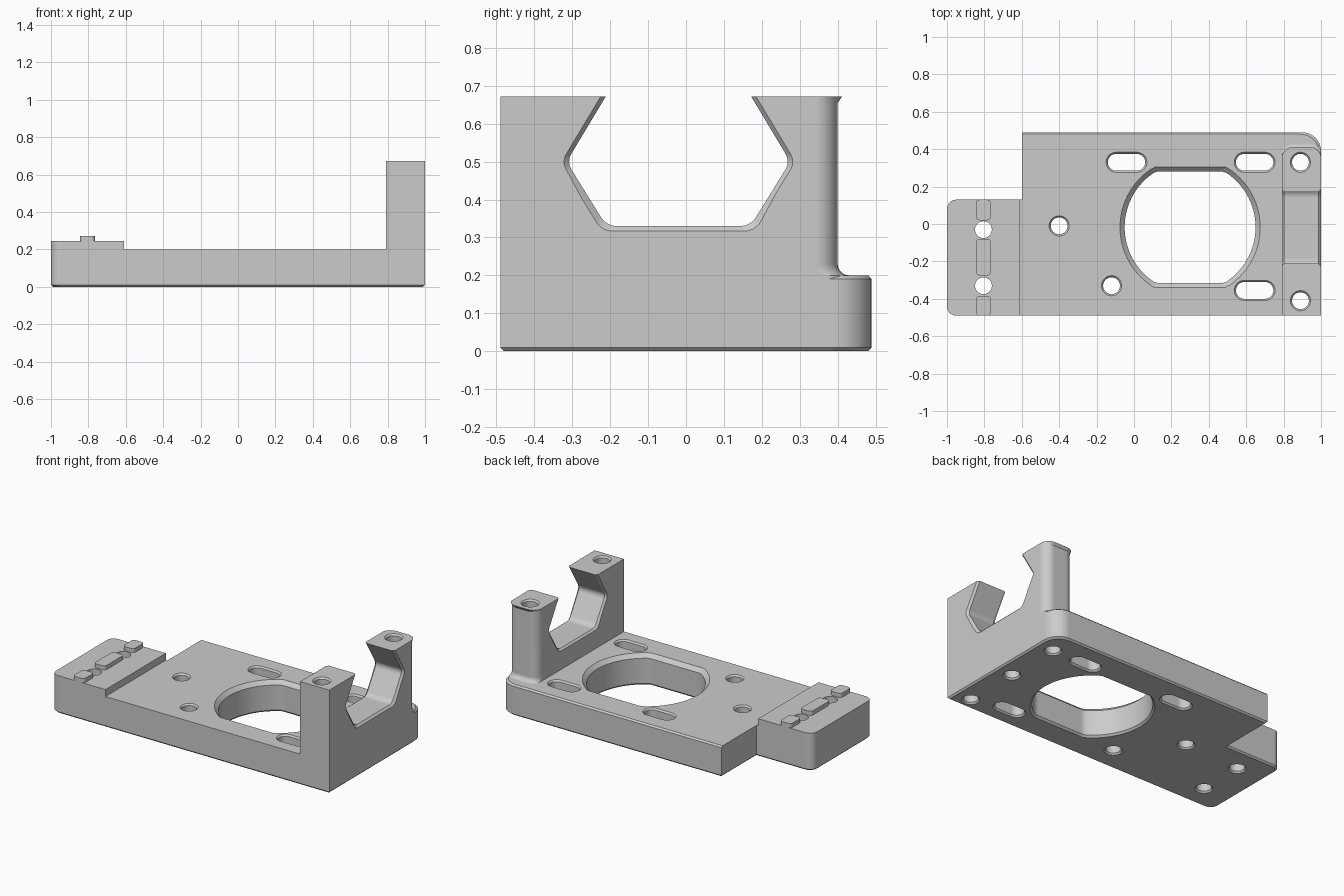
import bpy, bmesh, math
from mathutils import Vector

cube = bpy.data.objects.get("Cube")
if cube:
    bpy.data.objects.remove(cube, do_unlink=True)

grey = bpy.data.materials.new("machined grey")
grey.use_nodes = True
grey.diffuse_color = (0.6, 0.6, 0.6, 1)
grey.node_tree.nodes["Principled BSDF"].inputs["Base Color"].default_value = (0.6, 0.6, 0.6, 1)


def rounded(corners, steps=8):
    """Outline from (u, v, radius) corners, each filleted by its radius."""
    out = []
    for i, (u, v, r) in enumerate(corners):
        p = Vector((u, v))
        if r == 0:
            out.append(p)
            continue
        a = (Vector(corners[i - 1][:2]) - p).normalized()
        b = (Vector(corners[(i + 1) % len(corners)][:2]) - p).normalized()
        half = math.acos(a.dot(b)) / 2
        centre = p + (a + b).normalized() * (r / math.sin(half))
        reach = r / math.tan(half)
        start, end = p + a * reach - centre, p + b * reach - centre
        first = math.atan2(start.y, start.x)
        sweep = (math.atan2(end.y, end.x) - first + math.pi) % math.tau - math.pi
        for k in range(steps + 1):
            t = first + sweep * k / steps
            out.append(centre + Vector((math.cos(t), math.sin(t))) * r)
    return out


def slot(x, y, half, r, n=32):
    """Stadium outline along x; half = 0 gives a circle."""
    pts = []
    for side, sign in ((0, 1), (1, -1)):
        for k in range(n // 2 + 1 if half else n // 2):
            t = math.pi * (k / (n // 2) - 0.5 + side)
            pts.append(Vector((x + sign * half + r * math.cos(t), y + r * math.sin(t))))
    return pts


def loft(name, rings, axis="z"):
    """Solid through (position, outline) rings along an axis."""
    bm = bmesh.new()
    loops = []
    for t, outline in rings:
        loops.append([bm.verts.new((t, *p) if axis == "x" else (*p, t)) for p in outline])
    for low, high in zip(loops, loops[1:]):
        for i in range(len(low)):
            j = (i + 1) % len(low)
            bm.faces.new((low[i], low[j], high[j], high[i]))
    bm.faces.new(loops[0][::-1])
    bm.faces.new(loops[-1])
    bmesh.ops.recalc_face_normals(bm, faces=bm.faces)
    mesh = bpy.data.meshes.new(name)
    bm.to_mesh(mesh)
    bm.free()
    mesh.materials.append(grey)
    ob = bpy.data.objects.new(name, mesh)
    bpy.context.collection.objects.link(ob)
    return ob


def combine(target, other, operation):
    mod = target.modifiers.new(operation, "BOOLEAN")
    mod.operation, mod.object, mod.solver = operation, other, "EXACT"
    bpy.context.view_layer.objects.active = target
    bpy.ops.object.modifier_apply(modifier=mod.name)
    bpy.data.objects.remove(other, do_unlink=True)


# Stepped base plate with chamfered bottom and back edges
def plate(d, right, back):
    return rounded([(-1 + d, -0.49 + d, 0.05), (right, -0.49 + d, 0), (right, back, 0.1),
                    (-0.6 + d, back, 0), (-0.6 + d, 0.13 - d, 0), (-1 + d, 0.13 - d, 0.05)])


bracket = loft("mounting_bracket", [
    (0, plate(0.01, 0.99, 0.48)), (0.01, plate(0, 1, 0.49)),
    (0.19, plate(0, 1, 0.49)), (0.2, plate(0, 0.99, 0.48))])

# Raised end block
end = rounded([(-1, -0.49, 0.05), (-0.61, -0.49, 0), (-0.61, 0.13, 0), (-1, 0.13, 0.05)])
combine(bracket, loft("end_block", [(0.1, end), (0.245, end)]), "UNION")

# Locating keys across the end block
for y0, y1 in ((-0.49, -0.385), (-0.275, -0.08), (0.02, 0.13)):
    key = rounded([(-0.845, y0, 0.02), (-0.765, y0, 0.02), (-0.765, y1, 0.02), (-0.845, y1, 0.02)], 4)
    combine(bracket, loft("key", [(0.22, key), (0.272, key)]), "UNION")


# Upright with a rounded back, a fillet at the foot and a small lip on top
def post(d):
    return rounded([(0.79, -0.49, 0), (1, -0.49, 0), (1, 0.4 + d, 0.06), (0.79, 0.4 + d, 0.06)])


foot = [(0.23 - 0.03 * math.cos(a), post(0.03 * (1 - math.sin(a))))
        for a in (math.pi / 2 * k / 5 for k in range(6))]
combine(bracket, loft("upright", [(0.05, post(0.03))] + foot
                      + [(0.655, post(0)), (0.672, post(0.012))]), "UNION")


# Open six-sided cradle through the upright
def cradle(d):
    low, side, top = 0.33 - d, 0.295 + d, 0.7
    return rounded([(-0.02 - side + 0.105, low, 0.05), (-0.02 + side - 0.105, low, 0.05),
                    (-0.02 + side, 0.5, 0.04), (-0.02 + side - 0.12, top, 0),
                    (-0.02 - side + 0.12, top, 0), (-0.02 - side, 0.5, 0.04)])


combine(bracket, loft("cradle_cut", [(0.77, cradle(0.026)), (0.803, cradle(0)),
                                     (0.987, cradle(0)), (1.013, cradle(0.026))], "x"), "DIFFERENCE")


# Large bore with two flats
def bore(d):
    flat = 0.2975 + d
    return [Vector((p.x, max(-0.0175 - flat, min(-0.0175 + flat, p.y))))
            for p in slot(0.3, -0.0175, 0, 0.35 + d, 96)]


combine(bracket, loft("bore_cut", [(-0.012, bore(0.024)), (0.012, bore(0)),
                                   (0.175, bore(0)), (0.225, bore(0.05))]), "DIFFERENCE")

# Bolt holes and slots: x, y, half length, top height, top chamfer
holes = [
    (-0.4, -0.01, 0, 0.2, True), (-0.12, -0.33, 0, 0.2, True),
    (-0.04, 0.33, 0.055, 0.2, True), (0.645, 0.33, 0.055, 0.2, True),
    (0.645, -0.355, 0.055, 0.2, True),
    (0.89, 0.33, 0, 0.672, True), (0.89, -0.41, 0, 0.672, True),
    (0.89, -0.04, 0, 0.2, False),
    (-0.805, -0.03, 0, 0.3, False), (-0.805, -0.33, 0, 0.3, False)]
for x, y, half, top, chamfer in holes:
    wide, bare = slot(x, y, half, 0.063), slot(x, y, half, 0.045)
    rings = [(-0.01, wide), (0.01, bare)]
    rings += [(top - 0.01, bare), (top + 0.01, wide)] if chamfer else [(top, bare)]
    combine(bracket, loft("hole_cut", rings), "DIFFERENCE")

# Smooth curved walls, crisp edges
bpy.ops.object.select_all(action="DESELECT")
bracket.select_set(True)
bpy.context.view_layer.objects.active = bracket
bpy.ops.object.shade_smooth_by_angle(angle=math.radians(30))
weighted = bracket.modifiers.new("even shading", "WEIGHTED_NORMAL")
weighted.keep_sharp = True
